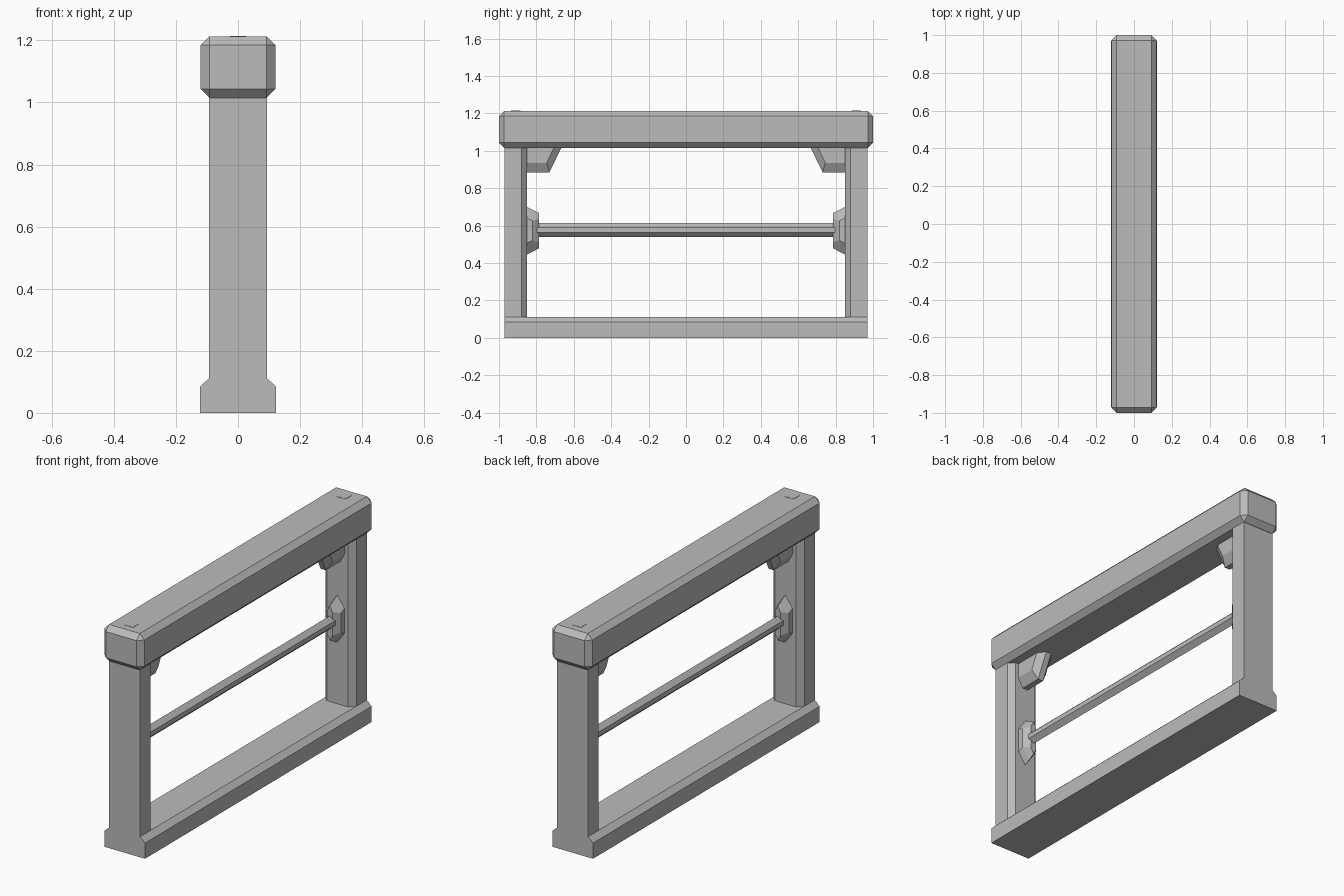
import bpy, bmesh

cube = bpy.data.objects.get("Cube")
if cube:
    bpy.data.objects.remove(cube, do_unlink=True)

grey = bpy.data.materials.new("plain grey")
grey.use_nodes = True
colour = (0.5, 0.5, 0.5, 1)
grey.diffuse_color = colour
grey.node_tree.nodes["Principled BSDF"].inputs["Base Color"].default_value = colour


def finish(name, bm):
    bmesh.ops.recalc_face_normals(bm, faces=bm.faces)
    mesh = bpy.data.meshes.new(name)
    bm.to_mesh(mesh)
    bm.free()
    mesh.materials.append(grey)
    obj = bpy.data.objects.new(name, mesh)
    bpy.context.collection.objects.link(obj)
    return obj


def loft(name, rings):
    """Join equal-length rings of points and cap both ends."""
    bm = bmesh.new()
    loops = [[bm.verts.new(p) for p in ring] for ring in rings]
    for a, b in zip(loops, loops[1:]):
        for i in range(len(a)):
            j = (i + 1) % len(a)
            bm.faces.new((a[i], a[j], b[j], b[i]))
    bm.faces.new(loops[0])
    bm.faces.new(loops[-1])
    return finish(name, bm)


def box(name, low, high, bevel=0):
    bm = bmesh.new()
    bmesh.ops.create_cube(bm, size=1)
    for v in bm.verts:
        v.co = [(l + h) / 2 + c * (h - l) for l, h, c in zip(low, high, v.co)]
    if bevel:
        bmesh.ops.bevel(bm, geom=bm.edges[:], offset=bevel, offset_type='OFFSET',
                        segments=1, profile=0.5, affect='EDGES')
    return finish(name, bm)


def hexagon(y, width, low, high, shoulder):
    """Upright hexagon pointed at top and bottom."""
    return [(0, y, high), (width, y, high - shoulder), (width, y, low + shoulder),
            (0, y, low), (-width, y, low + shoulder), (-width, y, high - shoulder)]


# Top beam with every edge chamfered
box("top_beam", (-0.12, -1, 1.015), (0.12, 1, 1.213), 0.028)

# Base sill, chamfered along its two upper edges
sill = [(-0.122, 0), (0.122, 0), (0.122, 0.085), (0.093, 0.112),
        (-0.093, 0.112), (-0.122, 0.085)]
loft("base_sill", [[(x, y, z) for x, z in sill] for y in (-0.97, 0.97)])

# Cross rod
loft("cross_rod", [hexagon(y, 0.025, 0.54, 0.613, 0.024) for y in (-0.81, 0.81)])

# Parts repeated at each end
for side, s in (("front", -1), ("back", 1)):
    # Post with chamfered inner corners
    plan = [(-0.093, 0.97), (0.093, 0.97), (0.093, 0.88),
            (0.063, 0.85), (-0.063, 0.85), (-0.093, 0.88)]
    loft(side + "_post", [[(x, s * y, z) for x, y in plan] for z in (0.1, 1.03)])

    # Rod socket on the inner face of the post
    loft(side + "_rod_socket", [
        hexagon(s * 0.86, 0.043, 0.44, 0.705, 0.06),
        hexagon(s * 0.82, 0.043, 0.46, 0.685, 0.06),
        hexagon(s * 0.785, 0.016, 0.48, 0.667, 0.03)])

    # Corner bracket below the beam
    inner = [(0.86, 1.03), (0.66, 1.03), (0.73, 0.885), (0.86, 0.885)]
    outer = [(0.86, 1.03), (0.70, 1.03), (0.745, 0.935), (0.86, 0.935)]
    layers = ((-0.045, outer), (-0.016, inner), (0.016, inner), (0.045, outer))
    loft(side + "_bracket", [[(x, s * y, z) for y, z in shape] for x, shape in layers])

    # Small peg end showing on top of the beam
    box(side + "_peg", (-0.025, s * 0.91 - 0.025, 1.208), (0.025, s * 0.91 + 0.025, 1.2145))
